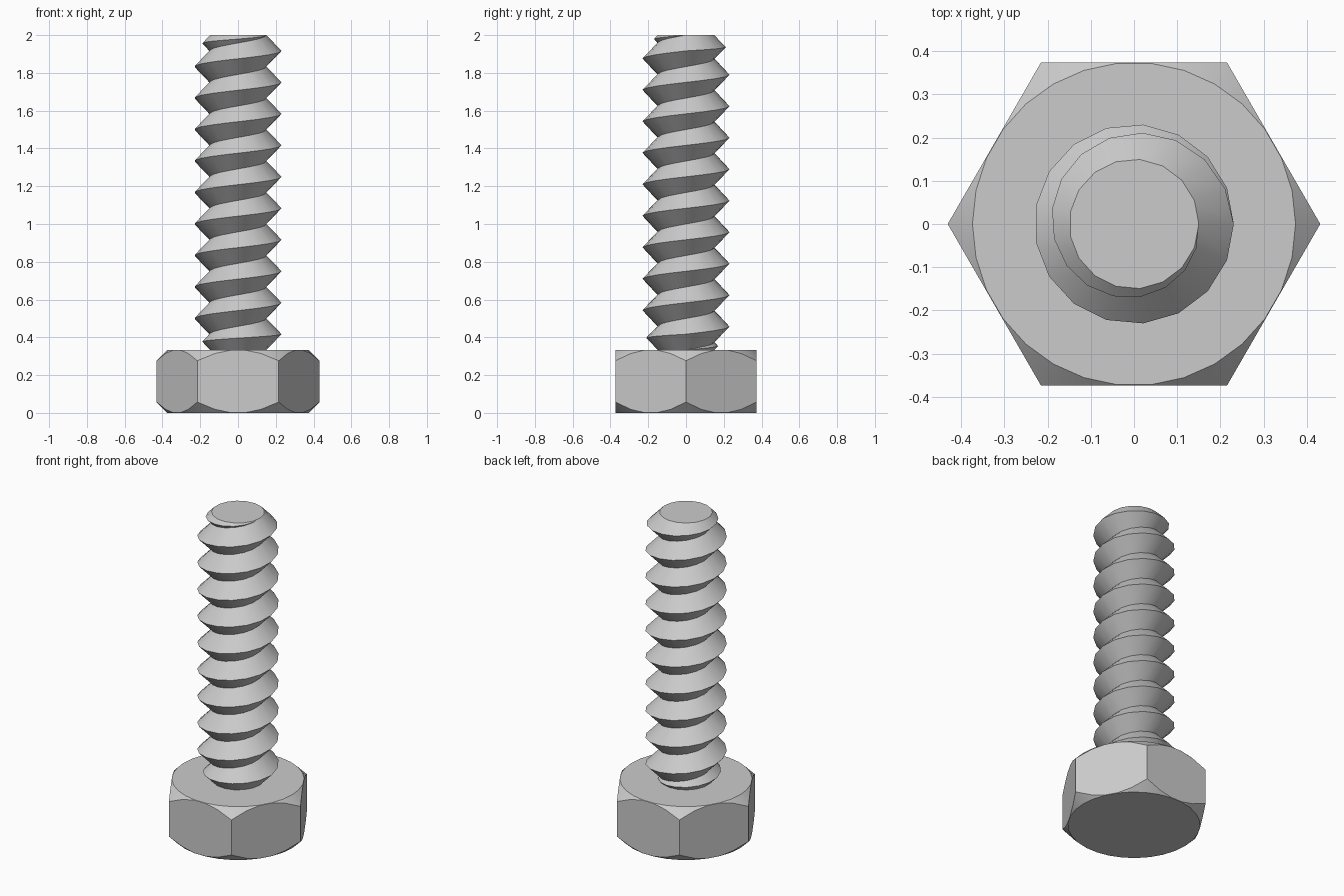
import bpy, bmesh, math
from mathutils import Vector

cube = bpy.data.objects.get("Cube")
if cube:
    bpy.data.objects.remove(cube)

steel = bpy.data.materials.new("grey steel")
steel.use_nodes = True
GREY = (0.6, 0.6, 0.6, 1)
steel.diffuse_color = GREY
steel.node_tree.nodes["Principled BSDF"].inputs["Base Color"].default_value = GREY

HEAD_H = 1 / 3
TOP = 2.0


def polar(r, a, z):
    return Vector((r * math.cos(a), r * math.sin(a), z))


def finish(bm, name):
    bmesh.ops.remove_doubles(bm, verts=bm.verts, dist=1e-5)
    bmesh.ops.dissolve_degenerate(bm, edges=bm.edges, dist=1e-5)
    bmesh.ops.holes_fill(bm, edges=[e for e in bm.edges if e.is_boundary], sides=0)
    bmesh.ops.recalc_face_normals(bm, faces=bm.faces)
    mesh = bpy.data.meshes.new(name)
    bm.to_mesh(mesh)
    bm.free()
    mesh.materials.append(steel)
    obj = bpy.data.objects.new(name, mesh)
    bpy.context.collection.objects.link(obj)
    bpy.ops.object.select_all(action='DESELECT')
    obj.select_set(True)
    bpy.context.view_layer.objects.active = obj
    bpy.ops.object.shade_smooth_by_angle(angle=math.radians(30))
    return obj


# Hex head: a disc with conical chamfers, trimmed by six planes
def build_head(apothem=0.3735, rim=0.374, chamfer=0.08, sides=30):
    bm = bmesh.new()
    profile = [(rim, 0), (rim + chamfer, chamfer),
               (rim + chamfer, HEAD_H - chamfer), (rim, HEAD_H)]
    rings = [[bm.verts.new(polar(r, math.tau * i / sides, z)) for i in range(sides)]
             for r, z in profile]
    for low, high in zip(rings, rings[1:]):
        for i in range(sides):
            j = (i + 1) % sides
            bm.faces.new((low[i], low[j], high[j], high[i]))
    bm.faces.new(rings[0][::-1])
    bm.faces.new(rings[-1])
    for k in range(6):
        normal = polar(1, math.radians(30 + 60 * k), 0)
        cut = bmesh.ops.bisect_plane(
            bm, geom=bm.verts[:] + bm.edges[:] + bm.faces[:], dist=1e-6,
            plane_co=normal * apothem, plane_no=normal, clear_outer=True)
        rim_edges = [e for e in cut["geom_cut"] if isinstance(e, bmesh.types.BMEdge)]
        bmesh.ops.holes_fill(bm, edges=rim_edges, sides=0)
    return finish(bm, "hex_head")


# Threaded shank: a V-shaped ridge along a helix, tapered out at both ends
def build_shank(root=0.15, crest=0.231, pitch=1 / 6, steps=17, turns=9):
    bm = bmesh.new()
    half = pitch / 2
    slope = (crest - root) / half
    first, last = HEAD_H + half, TOP - half
    previous = None
    for i in range(-steps, (turns + 1) * steps + 1):
        a = math.tau * i / steps
        z = first + pitch * i / steps
        over = max(0, z - last) - max(0, first - z)
        r = crest - abs(over) / 2 * slope
        row = [bm.verts.new(polar(root, a, max(HEAD_H, z - half))),
               bm.verts.new(polar(r, a, z - over / 2)),
               bm.verts.new(polar(root, a, min(TOP, z + half)))]
        if previous:
            for k in range(2):
                bm.faces.new((previous[k], row[k], row[k + 1], previous[k + 1]))
        previous = row
    return finish(bm, "threaded_shank")


build_head()
build_shank()
